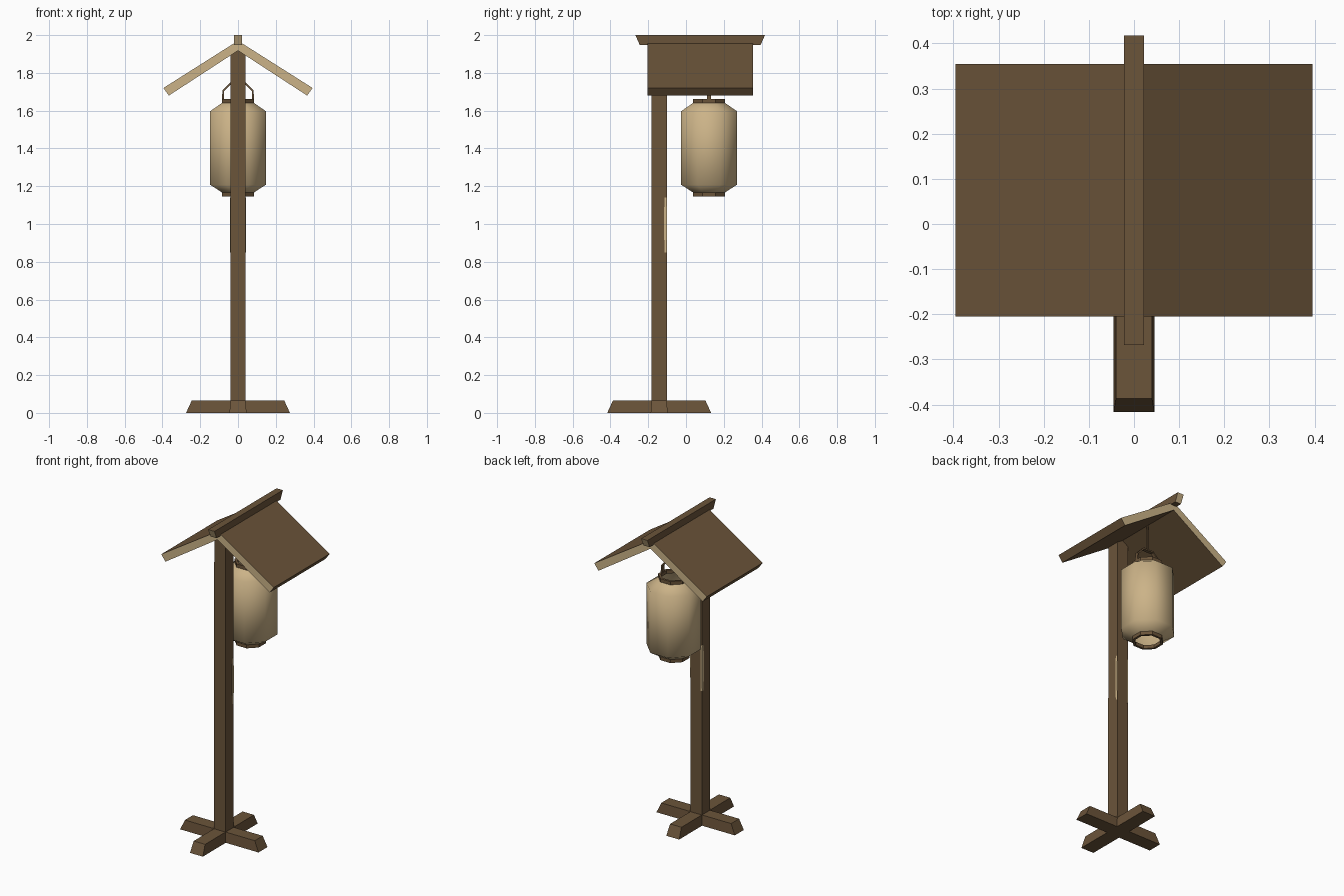
import bpy, bmesh, math
from mathutils import Vector

if "Cube" in bpy.data.objects:
    bpy.data.objects.remove(bpy.data.objects["Cube"])


def material(name, color):
    m = bpy.data.materials.new(name)
    m.diffuse_color = (*color, 1)
    m.use_nodes = True
    m.node_tree.nodes["Principled BSDF"].inputs["Base Color"].default_value = m.diffuse_color
    return m


WOOD = material("dark_wood", (0.147, 0.089, 0.042))
TAN = material("pale_tan", (0.60, 0.45, 0.245))
POST_Y, LAMP_Y = -0.142, 0.122


def finish(name, bm, mats, recalc=True):
    if recalc:
        bmesh.ops.recalc_face_normals(bm, faces=bm.faces)
    me = bpy.data.meshes.new(name)
    bm.to_mesh(me)
    bm.free()
    for m in mats:
        me.materials.append(m)
    ob = bpy.data.objects.new(name, me)
    bpy.context.collection.objects.link(ob)
    return ob


def loft(name, loops, mats, cap=True, closed=False, recalc=True):
    """Skin a list of equal-length point loops."""
    bm = bmesh.new()
    rings = [[bm.verts.new(p) for p in lp] for lp in loops]
    n = len(rings[0])
    pairs = list(zip(rings, rings[1:]))
    if closed:
        pairs.append((rings[-1], rings[0]))
    for a, b in pairs:
        for i in range(n):
            j = (i + 1) % n
            bm.faces.new((a[i], a[j], b[j], b[i]))
    if cap and not closed:
        bm.faces.new(rings[0][::-1])
        bm.faces.new(rings[-1])
    return finish(name, bm, mats, recalc)


def rect(cx, cy, hx, hy, z):
    return [(cx - hx, cy - hy, z), (cx + hx, cy - hy, z),
            (cx + hx, cy + hy, z), (cx - hx, cy + hy, z)]


def octagon(r, z):
    return [(r * math.cos(math.pi / 8 + i * math.pi / 4),
             LAMP_Y + r * math.sin(math.pi / 8 + i * math.pi / 4), z) for i in range(8)]


def tan_ends(ob):
    """Pale end grain on faces pointing along y."""
    for p in ob.data.polygons:
        if abs(p.normal.y) > 0.7:
            p.material_index = 1


# Crossed feet
loft("foot_side_to_side", [rect(0, POST_Y, 0.275, 0.045, 0),
                           rect(0, POST_Y, 0.245, 0.040, 0.065)], [WOOD])
loft("foot_front_to_back", [rect(0, POST_Y, 0.045, 0.275, 0),
                            rect(0, POST_Y, 0.040, 0.245, 0.065)], [WOOD])

# Post
loft("post", [rect(0, POST_Y, 0.041, 0.041, 0.02),
              rect(0, POST_Y, 0.039, 0.040, 1.94)], [WOOD])

# Worn patches along the rear corners of the post
back = POST_Y + 0.0405
for name, cx, cy, hx, hy in (
        ("worn_patch_right", 0.0395, back - 0.007, 0.002, 0.007),
        ("worn_patch_left", -0.0395, back - 0.009, 0.002, 0.009),
        ("worn_patch_back", -0.0365, back - 0.001, 0.004, 0.002)):
    loft(name, [rect(cx, cy, hx, hy * 0.7, 0.85), rect(cx, cy, hx, hy, 0.93),
                rect(cx, cy, hx, hy, 1.08), rect(cx, cy, hx, hy * 0.7, 1.14)], [TAN])

# Gabled roof
gable = [(0, 1.97), (0.395, 1.72), (0.366, 1.68), (0, 1.918),
         (-0.366, 1.68), (-0.395, 1.72)]
bm = bmesh.new()
ends = [[bm.verts.new((x, y, z)) for x, z in gable] for y in (-0.205, 0.355)]
for i in range(6):
    j = (i + 1) % 6
    bm.faces.new((ends[0][i], ends[0][j], ends[1][j], ends[1][i]))
for e in ends:
    bm.faces.new((e[0], e[1], e[2], e[3]))
    bm.faces.new((e[0], e[3], e[4], e[5]))
tan_ends(finish("roof", bm, [WOOD, TAN]))

# Ridge beam with undercut ends
tan_ends(loft("ridge_beam", [rect(0, 0.075, 0.021, 0.320, 1.948),
                             rect(0, 0.075, 0.022, 0.343, 2.0)], [WOOD, TAN]))

# Paper lantern shell, open at both ends
body = loft("lantern_shade", [octagon(r, z) for r, z in (
    (0.088, 1.165), (0.160, 1.208), (0.160, 1.597), (0.088, 1.643))],
    [TAN], cap=False, recalc=False)
for p in body.data.polygons:
    p.use_smooth = True

# Lantern rims
for name, z0, z1 in (("lantern_bottom_rim", 1.145, 1.167), ("lantern_top_rim", 1.640, 1.662)):
    loft(name, [octagon(0.092, z0), octagon(0.092, z1),
                octagon(0.077, z1), octagon(0.077, z0)], [WOOD], closed=True)

# Lantern handle: flat strap bent over the top rim
path = [(-0.080, 1.65), (-0.078, 1.705), (-0.035, 1.75),
        (0.035, 1.75), (0.078, 1.705), (0.080, 1.65)]
loops = []
for i, (x, z) in enumerate(path):
    a, b = path[max(i - 1, 0)], path[min(i + 1, 5)]
    t = Vector((b[0] - a[0], b[1] - a[1])).normalized() * 0.005
    loops.append([(x - t.y, LAMP_Y - 0.011, z + t.x), (x - t.y, LAMP_Y + 0.011, z + t.x),
                  (x + t.y, LAMP_Y + 0.011, z - t.x), (x + t.y, LAMP_Y - 0.011, z - t.x)])
loft("lantern_handle", loops, [WOOD])

# Cord from the ridge to the handle
loft("lantern_cord", [rect(0, LAMP_Y, 0.004, 0.004, 1.75),
                      rect(0, LAMP_Y, 0.004, 0.004, 1.93)], [WOOD])
